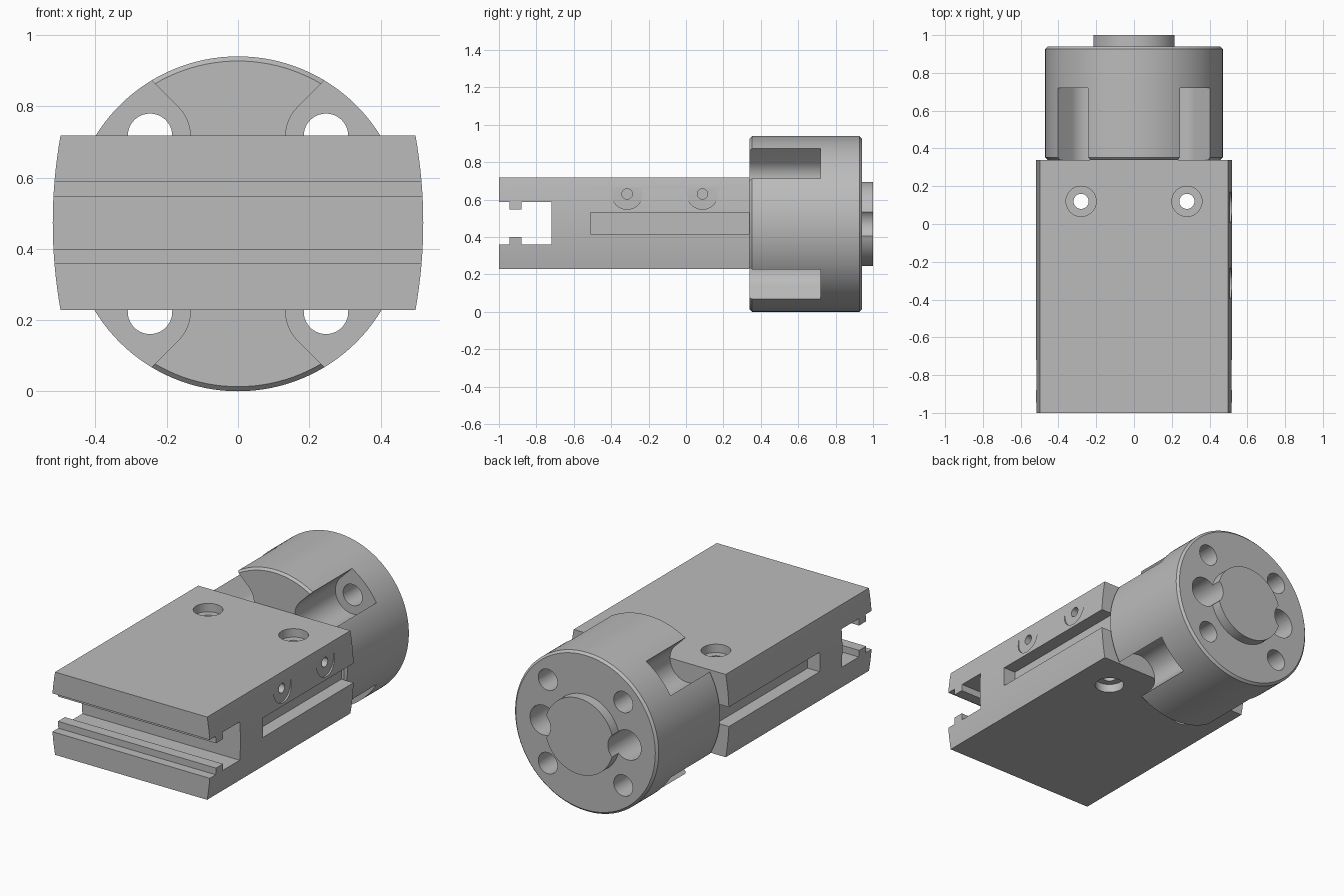
import bpy
import bmesh
from math import sin, cos, pi, sqrt
from mathutils import Vector

cube = bpy.data.objects.get("Cube")
if cube:
    bpy.data.objects.remove(cube, do_unlink=True)

metal = bpy.data.materials.new("plain grey metal")
GREY = (0.5, 0.5, 0.5, 1)
metal.use_nodes = True
metal.diffuse_color = GREY
metal.node_tree.nodes["Principled BSDF"].inputs["Base Color"].default_value = GREY

AXES = {"x": lambda a, b, t: (t, a, b),   # profile in y, z
        "y": lambda a, b, t: (a, t, b),   # profile in x, z
        "z": lambda a, b, t: (a, b, t)}   # profile in x, y
MID = 0.47       # height of the main axis
BACK = 0.34      # where the plate meets the round body


def finish(bm, name):
    bmesh.ops.recalc_face_normals(bm, faces=bm.faces[:])
    mesh = bpy.data.meshes.new(name)
    bm.to_mesh(mesh)
    bm.free()
    mesh.materials.append(metal)
    obj = bpy.data.objects.new(name, mesh)
    bpy.context.collection.objects.link(obj)
    return obj


def loft(rings, name):
    """Closed solid through rings of equal point count."""
    bm = bmesh.new()
    loops = [[bm.verts.new(p) for p in ring] for ring in rings]
    for low, high in zip(loops, loops[1:]):
        for i in range(len(low)):
            bm.faces.new((low[i - 1], low[i], high[i], high[i - 1]))
    bm.faces.new(loops[0])
    bm.faces.new(loops[-1])
    return finish(bm, name)


def prism(axis, profile, start, end, name="cutter"):
    return loft([[AXES[axis](a, b, t) for a, b in profile] for t in (start, end)], name)


def arc(a, b, r, begin=0.0, sweep=2 * pi, n=40):
    count = n if sweep > 6 else n + 1
    return [(a + r * cos(begin + sweep * i / n), b + r * sin(begin + sweep * i / n))
            for i in range(count)]


def rect(a0, a1, b0, b1):
    return [(a0, b0), (a1, b0), (a1, b1), (a0, b1)]


def cut(obj, cutters):
    bpy.ops.object.select_all(action="DESELECT")
    bpy.context.view_layer.objects.active = obj
    obj.select_set(True)
    for cutter in cutters:
        mod = obj.modifiers.new("cut", "BOOLEAN")
        mod.operation, mod.solver, mod.object = "DIFFERENCE", "EXACT", cutter
        bpy.ops.object.modifier_apply(modifier=mod.name)
        bpy.data.objects.remove(cutter, do_unlink=True)
    bpy.ops.object.shade_smooth_by_angle(angle=0.5)


# Round body with chamfered rims and a rear boss
stations = [(BACK, 0.457), (0.353, 0.47), (0.927, 0.47), (0.94, 0.457),
            (0.94, 0.225), (1.0, 0.225)]
body = loft([[(a, y, b) for a, b in arc(0, MID, r, n=128)] for y, r in stations],
            "round_body")
cutters = []
for sx in (-1, 1):
    # Locating holes that bite into the boss
    cutters.append(prism("y", arc(sx * 0.276, MID, 0.088), 0.7, 1.1))
    for sz in (-1, 1):
        # Diagonal bolt pockets open to the rim, with through holes
        cx, cz = sx * 0.247, MID + sz * 0.247
        out = Vector((sx, sz)) / sqrt(2)
        side = Vector((-out.y, out.x))
        centre = Vector((cx, cz))
        pocket = [tuple(centre + side * a + out * b)
                  for a, b in arc(0, 0, 0.113, pi, pi, 24) + [(0.113, 0.4), (-0.113, 0.4)]]
        cutters.append(prism("y", pocket, 0.2, 0.72))
        cutters.append(prism("y", arc(cx, cz, 0.0625), 0.6, 1.1))
cut(body, cutters)

# Flat mounting plate with gently bowed sides
HALF, BOW, TOP, BOTTOM = 0.52, 1.375, 0.718, 0.228
levels = [BOTTOM + (TOP - BOTTOM) * i / 16 for i in range(17)]
bowed = [(HALF - (z - 0.473) ** 2 / (2 * BOW), z) for z in levels]
plate = prism("y", bowed + [(-x, z) for x, z in reversed(bowed)], -1, BACK, "mounting_plate")

# Front slot with a locating rib above and below
low, rib_low, rib_high, high = 0.36, 0.4, 0.547, 0.587
slot = [(-1.1, low), (-0.945, low), (-0.945, rib_low), (-0.88, rib_low), (-0.88, low),
        (-0.72, low)]
upper = {low: high, rib_low: rib_high}
slot += [(y, upper[z]) for y, z in reversed(slot)]
cutters = [prism("x", slot, -1, 1)]
for s in (-1, 1):
    # Long side grooves
    cutters.append(prism("x", rect(-0.51, 0.5, 0.415, 0.53), s * 0.44, s * 0.7))
    # Vertical bolt holes, counterbored on both faces
    cutters.append(prism("z", arc(s * 0.28, 0.12, 0.04), 0, 1))
    cutters.append(prism("z", arc(s * 0.28, 0.12, 0.08), TOP - 0.05, 1))
    cutters.append(prism("z", arc(s * 0.28, 0.12, 0.08), 0, BOTTOM + 0.05))
# Shallow U-shaped pads with small holes on one side
for y in (-0.315, 0.088):
    pad = arc(y, 0.63, 0.082, pi, pi, 24) + [(y + 0.082, 0.8), (y - 0.082, 0.8)]
    cutters.append(prism("x", pad, 0.507, 0.7))
    cutters.append(prism("x", arc(y, 0.63, 0.028, n=24), 0.4, 0.7))
cut(plate, cutters)
